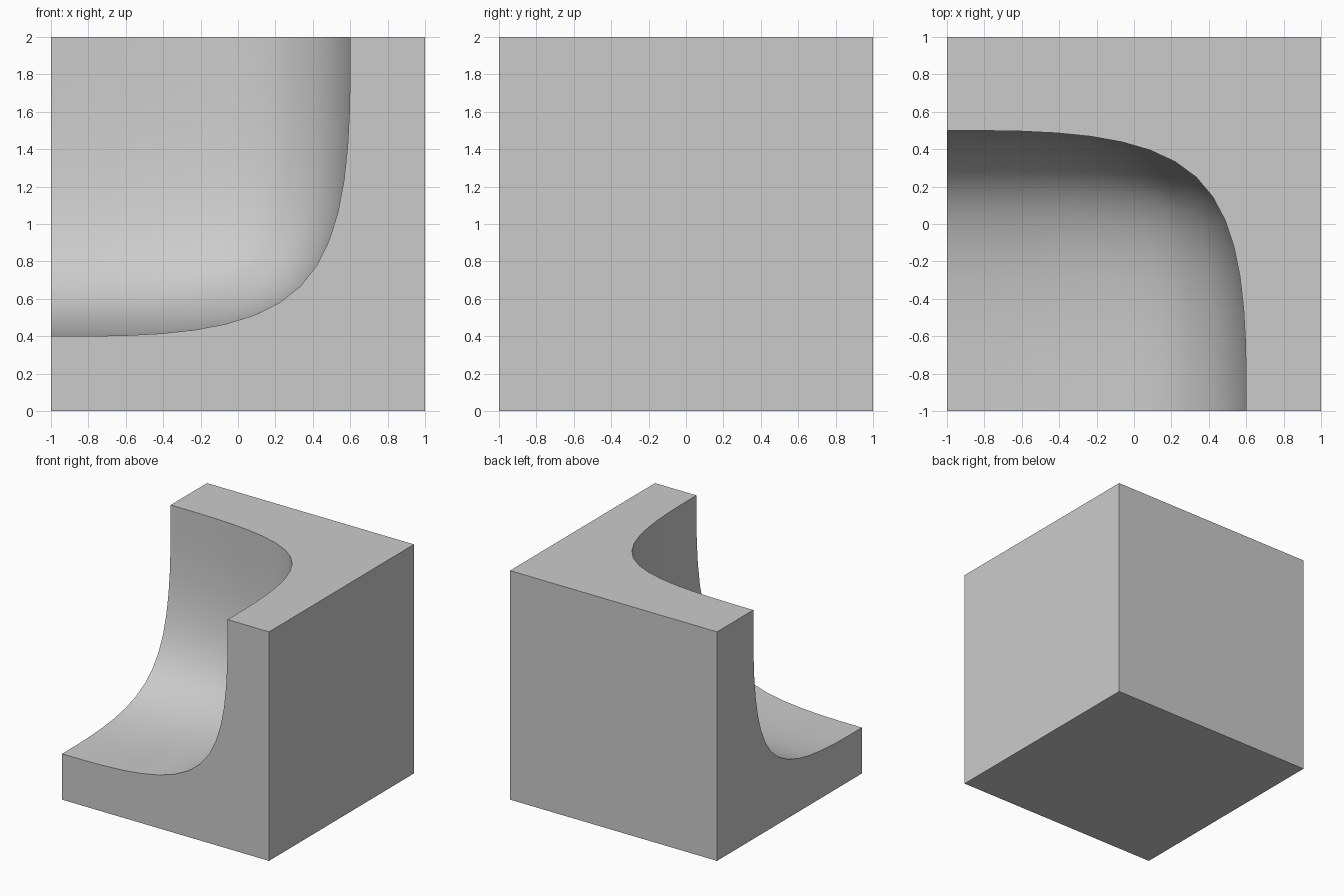
import bpy, bmesh

if "Cube" in bpy.data.objects:
    bpy.data.objects.remove(bpy.data.objects["Cube"])

bm = bmesh.new()

# Seven corners of a box, without the front-left-top one: key 1 = solid side, 0 = open side
keys = [(a, b, c) for a in (0, 1) for b in (0, 1) for c in (0, 1) if a + b + c]


def shell(x, y, z):
    return {k: bm.verts.new((x if k[0] else -1, y if k[1] else -1, z if k[2] else 2))
            for k in keys}


outer = shell(1, 1, 0)
inner = shell(0.6, 0.5, 0.4)

# Three walls of the outer block and of the hollow
walls = [[(1, 0, 0), (1, 1, 0), (1, 1, 1), (1, 0, 1)],
         [(0, 1, 0), (0, 1, 1), (1, 1, 1), (1, 1, 0)],
         [(0, 0, 1), (1, 0, 1), (1, 1, 1), (0, 1, 1)]]
for w in walls:
    bm.faces.new([outer[k] for k in w])
    bm.faces.new([inner[k] for k in reversed(w)])

# Rim quads that join the block to the hollow
ring = [(1, 0, 0), (1, 1, 0), (0, 1, 0), (0, 1, 1), (0, 0, 1), (1, 0, 1)]
for k, n in zip(ring, ring[1:] + ring[:1]):
    bm.faces.new((outer[k], outer[n], inner[n], inner[k]))
bmesh.ops.recalc_face_normals(bm, faces=bm.faces)

# Crease every real edge except the three that meet inside the hollow
crease = bm.edges.layers.float.new("crease_edge")
for e in bm.edges:
    if inner[(1, 1, 1)] not in e.verts and e.calc_face_angle(0) > 0.1:
        e[crease] = 1.0

mesh = bpy.data.meshes.new("hollowed_block")
bm.to_mesh(mesh)
bm.free()
block = bpy.data.objects.new("hollowed_block", mesh)
bpy.context.collection.objects.link(block)

# Subdivide to round the hollow
sub = block.modifiers.new("round_hollow", 'SUBSURF')
sub.levels = sub.render_levels = 3
bpy.context.view_layer.objects.active = block
block.select_set(True)
bpy.ops.object.modifier_apply(modifier=sub.name)
bpy.ops.object.shade_smooth_by_angle(angle=0.6)
